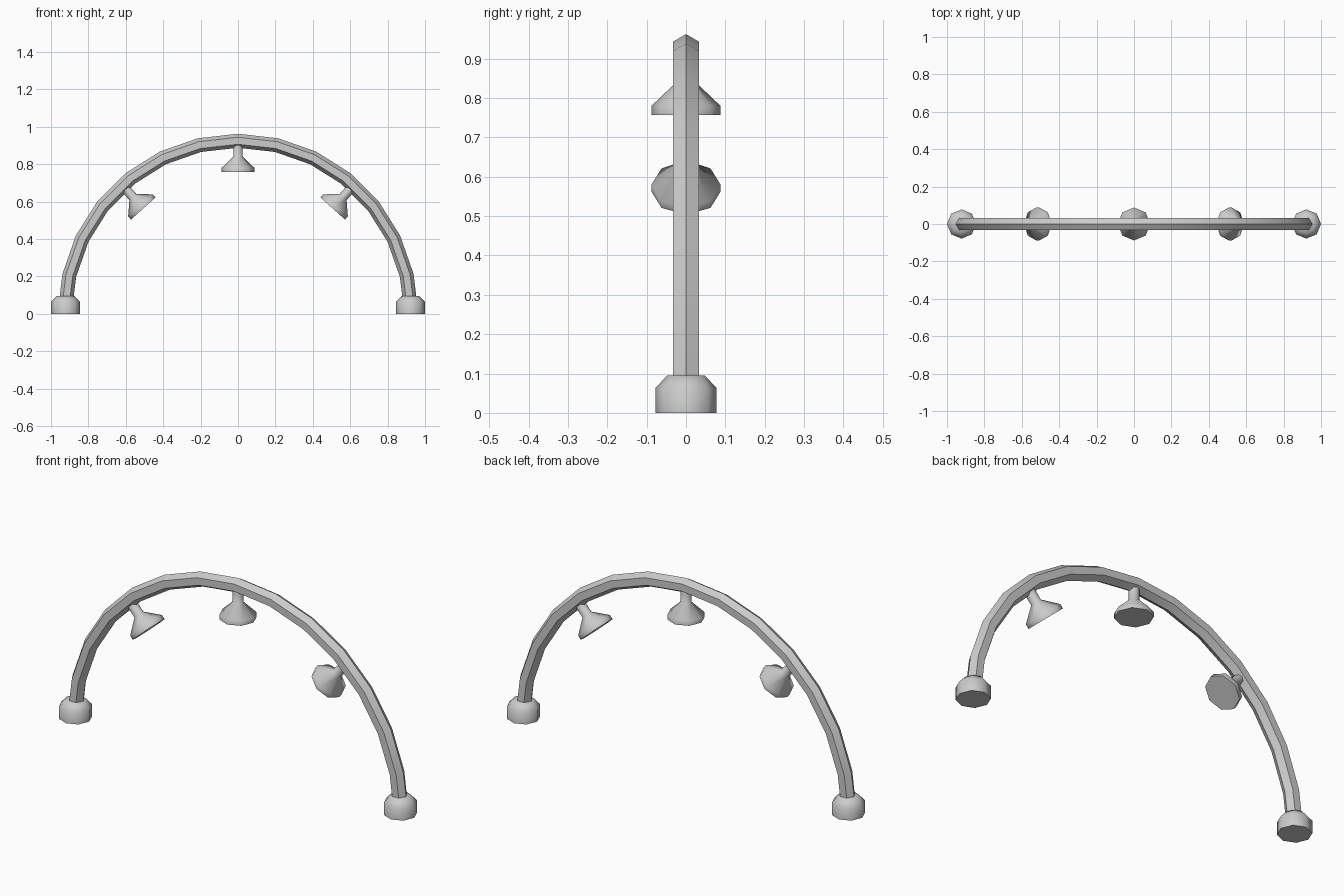
import bpy, bmesh, math
from mathutils import Matrix

cube = bpy.data.objects.get("Cube")
if cube:
    bpy.data.objects.remove(cube, do_unlink=True)

GREY = (0.6, 0.6, 0.6, 1.0)
metal = bpy.data.materials.new("grey_metal")
metal.use_nodes = True
metal.diffuse_color = GREY
metal.node_tree.nodes["Principled BSDF"].inputs["Base Color"].default_value = GREY


def finish(name, bm):
    bmesh.ops.recalc_face_normals(bm, faces=bm.faces)
    mesh = bpy.data.meshes.new(name)
    bm.to_mesh(mesh)
    bm.free()
    mesh.materials.append(metal)
    obj = bpy.data.objects.new(name, mesh)
    bpy.context.collection.objects.link(obj)
    bpy.ops.object.select_all(action="DESELECT")
    obj.select_set(True)
    bpy.context.view_layer.objects.active = obj
    bpy.ops.object.shade_smooth_by_angle(angle=math.radians(50))
    return obj


def lathe(name, profile, sides=8):
    """Closed octagonal solid from (radius, height) pairs."""
    bm = bmesh.new()
    rings = []
    for r, z in profile:
        place = Matrix.Translation((0, 0, z))
        rings.append(bmesh.ops.create_circle(bm, segments=sides, radius=r, matrix=place)["verts"])
    for low, high in zip(rings, rings[1:]):
        for i in range(sides):
            j = (i + 1) % sides
            bm.faces.new((low[i], low[j], high[j], high[i]))
    bm.faces.new(rings[0])
    bm.faces.new(rings[-1])
    return finish(name, bm)


# Arch: hexagonal tube spun through a half circle
RADIUS, TUBE, STEPS = 0.925, 0.0375, 14
bm = bmesh.new()
ring = [bm.verts.new((RADIUS + TUBE * math.cos(k * math.pi / 3),
                      TUBE * math.sin(k * math.pi / 3), 0)) for k in range(6)]
start = bm.faces.new(ring)
bmesh.ops.spin(bm, geom=[start] + list(start.edges) + ring, cent=(0, 0, 0),
               axis=(0, -1, 0), angle=math.pi, steps=STEPS, use_duplicate=False)
bmesh.ops.remove_doubles(bm, verts=bm.verts, dist=0.0005)
for v in bm.verts:
    v.co.z = max(v.co.z, 0.02)  # tuck the ends inside the feet
finish("arch", bm)

# Feet
for side, sign in (("left", 1), ("right", -1)):
    foot = lathe(side + "_foot", [(0.078, 0), (0.078, 0.063), (0.048, 0.095)])
    foot.location.x = sign * 0.922

# Lamps hang from the arch and aim at its centre
LAMP = [(0.088, 0.757), (0.088, 0.78), (0.025, 0.84), (0.025, 0.92)]
for side, tilt in (("left", 42), ("middle", 0), ("right", -42)):
    lamp = lathe(side + "_lamp", LAMP)
    lamp.rotation_euler.y = math.radians(tilt)
